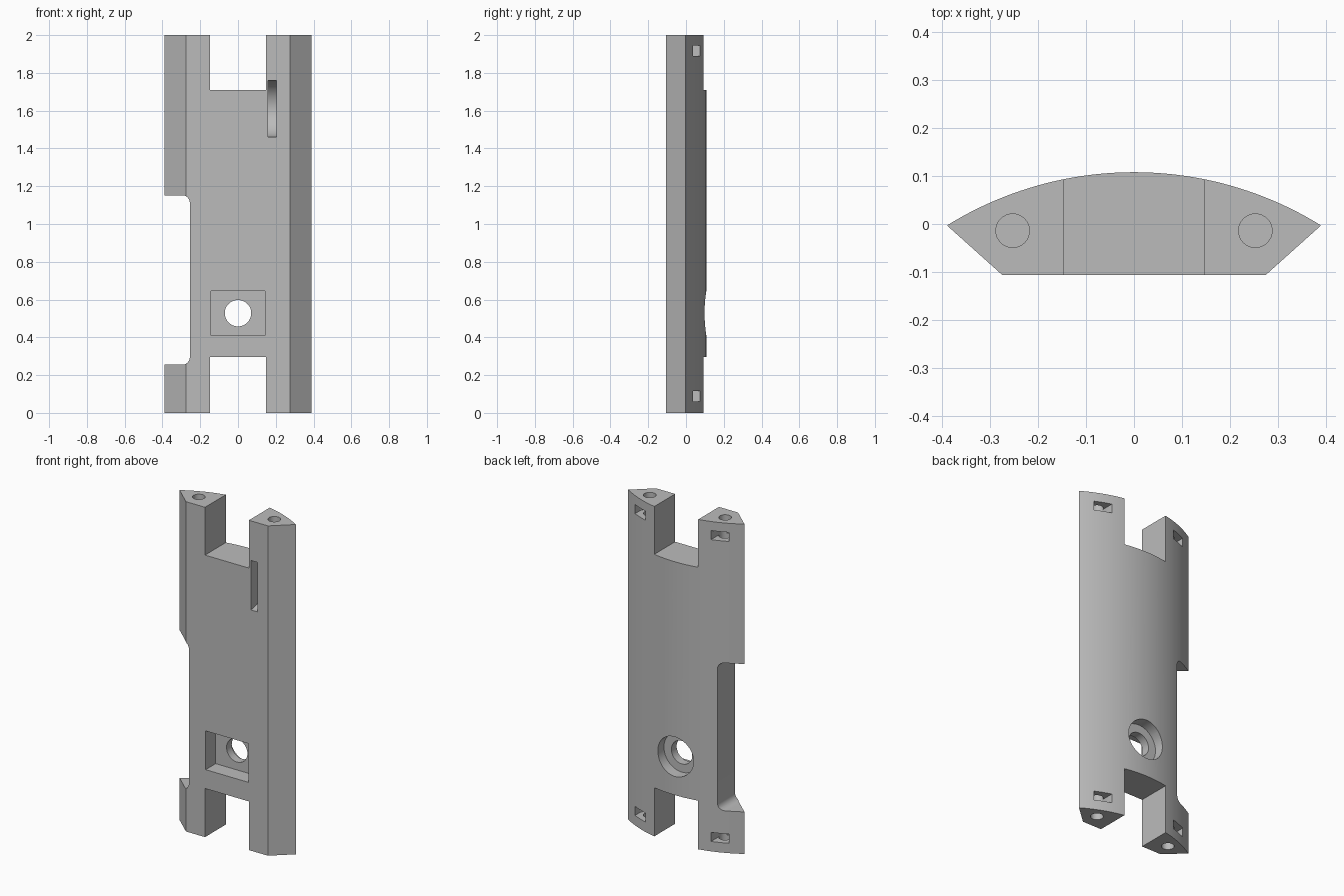
import bpy, bmesh, math
from mathutils import Matrix, Vector

if "Cube" in bpy.data.objects:
    bpy.data.objects.remove(bpy.data.objects["Cube"])

grey = bpy.data.materials.new("plain grey")
colour = (0.5, 0.5, 0.5, 1)
grey.diffuse_color = colour
grey.use_nodes = True
grey.node_tree.nodes["Principled BSDF"].inputs["Base Color"].default_value = colour


def make_prism(name, points, depth):
    """Extrude a closed 3D outline along a vector."""
    bm = bmesh.new()
    face = bm.faces.new([bm.verts.new(p) for p in points])
    ext = bmesh.ops.extrude_face_region(bm, geom=[face])
    verts = [g for g in ext["geom"] if isinstance(g, bmesh.types.BMVert)]
    bmesh.ops.translate(bm, verts=verts, vec=Vector(depth))
    bmesh.ops.recalc_face_normals(bm, faces=bm.faces)
    mesh = bpy.data.meshes.new(name)
    bm.to_mesh(mesh)
    bm.free()
    mesh.materials.append(grey)
    obj = bpy.data.objects.new(name, mesh)
    bpy.context.collection.objects.link(obj)
    return obj


def box(name, x0, x1, y0, y1, z0, z1):
    outline = [(x0, y0, z0), (x1, y0, z0), (x1, y1, z0), (x0, y1, z0)]
    return make_prism(name, outline, (0, 0, z1 - z0))


def cylinder(name, base, radius, depth, sides=48):
    """Round or polygonal prism running from base along depth."""
    turn = Vector(depth).to_track_quat('Z', 'Y')
    ring = [Vector(base) + turn @ Vector((radius * math.cos(a), radius * math.sin(a), 0))
            for a in (math.tau * i / sides for i in range(sides))]
    return make_prism(name, ring, depth)


# Main bar: arched back, flat front, bevelled front corners
HALF, EDGE_Y, BACK, FRONT, FLAT = 0.39, -0.003, 0.108, -0.106, 0.275
rise = BACK - EDGE_Y
radius = (HALF ** 2 + rise ** 2) / (2 * rise)
sweep = math.asin(HALF / radius)
SEGS = 48
profile = [(-FLAT, FRONT, 0), (FLAT, FRONT, 0)]
for i in range(SEGS + 1):
    a = sweep * (1 - 2 * i / SEGS)
    profile.append((radius * math.sin(a), BACK - radius + radius * math.cos(a), 0))
bar = make_prism("grip_bar", profile, (0, 0, 2))


def cut(cutter):
    cutter.hide_render = True
    mod = bar.modifiers.new("cut", 'BOOLEAN')
    mod.operation = 'DIFFERENCE'
    mod.solver = 'EXACT'
    mod.object = cutter
    bpy.context.view_layer.objects.active = bar
    bpy.ops.object.modifier_apply(modifier=mod.name)
    bpy.data.objects.remove(cutter)


# Notches at both ends
cut(box("top_notch", -0.147, 0.147, -0.3, 0.3, 1.71, 2.2))
cut(box("bottom_notch", -0.147, 0.147, -0.3, 0.3, -0.2, 0.295))

# Side recess with rounded inner corners
fillet, inner, low, high = 0.04, -0.255, 0.255, 1.152
recess = [(-0.6, -0.3, high), (-0.6, -0.3, low)]
for z, start in ((low + fillet, -math.pi / 2), (high - fillet, 0)):
    for i in range(9):
        a = start + math.pi / 2 * i / 8
        recess.append((inner - fillet + fillet * math.cos(a), -0.3, z + fillet * math.sin(a)))
cut(make_prism("side_recess", recess, (0, 0.6, 0)))

# Square front pocket, through hole and round back counterbore
HOLE_Z = 0.528
cut(box("front_pocket", -0.143, 0.143, -0.3, -0.01, 0.41, 0.645))
cut(cylinder("through_hole", (0, -0.3, HOLE_Z), 0.07, (0, 0.6, 0)))
cut(cylinder("back_counterbore", (0, 0.04, HOLE_Z), 0.12, (0, 0.3, 0)))

# Curved slot in the front
cut(cylinder("curved_slot", (0.16, FRONT, 1.61), 0.15, (0.045, 0, 0), 64))

# Bolt holes at the ends and nut slots opening to the back
BOLT_X, BOLT_Y = 0.253, -0.014
for side in (-1, 1):
    x = side * BOLT_X
    for bottom, slot_z in ((-0.1, 0.06), (1.8, 1.89)):
        cut(cylinder("bolt_hole", (x, BOLT_Y, bottom), 0.035, (0, 0, 0.3), 32))
        mid, half = side * 0.268, 0.048
        nut = [(mid - half, 0.3), (mid - half, BOLT_Y), (mid - half / 2, BOLT_Y - 0.042),
               (mid + half / 2, BOLT_Y - 0.042), (mid + half, BOLT_Y), (mid + half, 0.3)]
        cut(make_prism("nut_slot", [(px, py, slot_z) for px, py in nut], (0, 0, 0.055)))

# Smooth curved faces, keep edges sharp
bpy.ops.object.select_all(action='DESELECT')
bar.select_set(True)
bpy.context.view_layer.objects.active = bar
bpy.ops.object.shade_smooth_by_angle(angle=math.radians(25))
